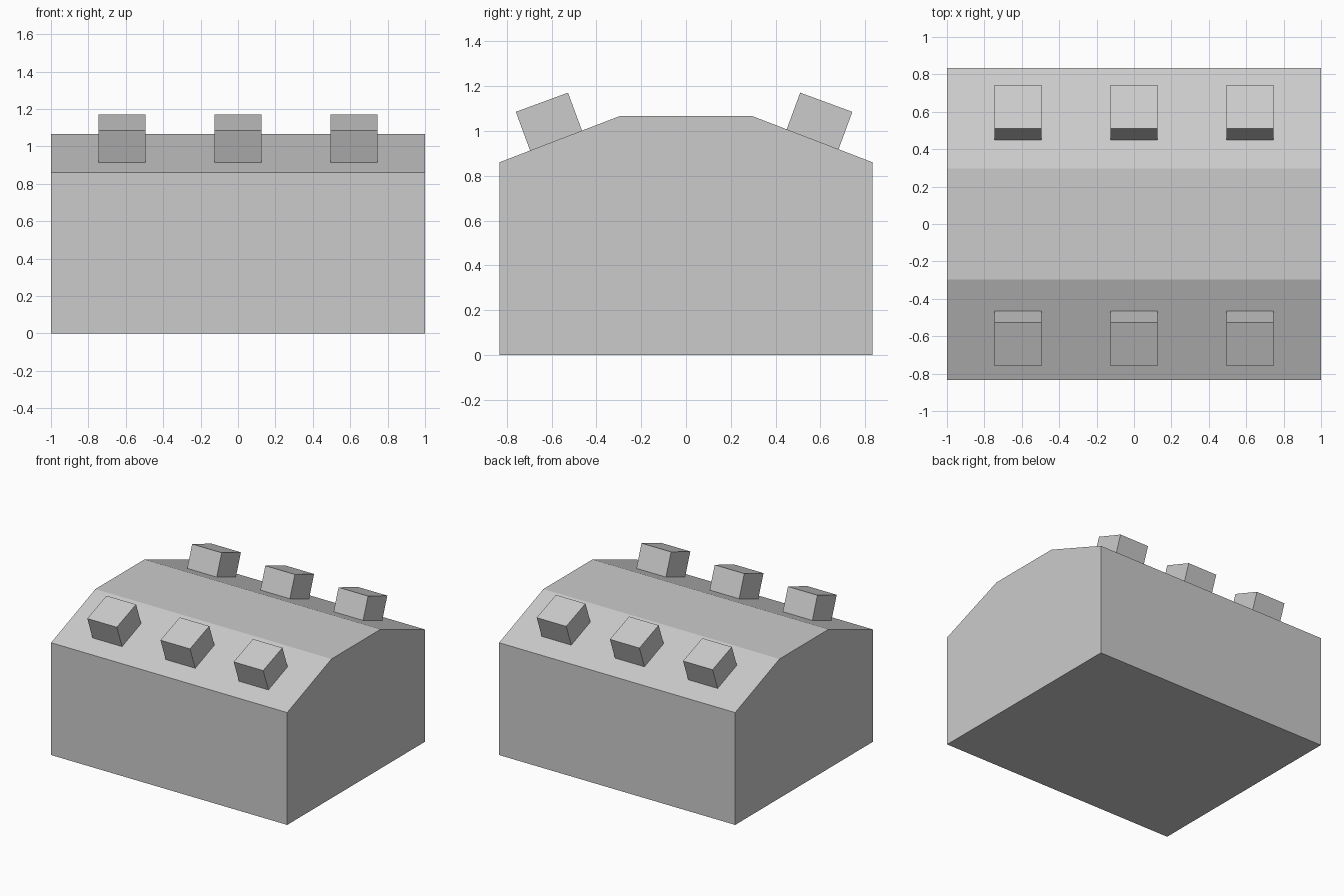
import bpy, bmesh
from math import radians

if "Cube" in bpy.data.objects:
    bpy.data.objects.remove(bpy.data.objects["Cube"])

# House body: gambrel-like profile in (y, z), extruded along x
profile = [(-0.833, 0), (0.833, 0), (0.833, 0.86),
           (0.297, 1.066), (-0.297, 1.066), (-0.833, 0.86)]
bm = bmesh.new()
face = bm.faces.new([bm.verts.new((-1, y, z)) for y, z in profile])
ext = bmesh.ops.extrude_face_region(bm, geom=[face])
verts = [g for g in ext["geom"] if isinstance(g, bmesh.types.BMVert)]
bmesh.ops.translate(bm, verts=verts, vec=(2, 0, 0))
bmesh.ops.recalc_face_normals(bm, faces=bm.faces)
mesh = bpy.data.meshes.new("house_body")
bm.to_mesh(mesh)
bm.free()
bpy.context.collection.objects.link(bpy.data.objects.new("house_body", mesh))


def roof_box(name, x, y, tilt):
    """Box standing square to the sloped roof."""
    bpy.ops.mesh.primitive_cube_add(size=1, location=(x, y, 1.039),
                                    rotation=(radians(tilt), 0, 0))
    box = bpy.context.object
    box.name = name
    box.scale = (0.25, 0.248, 0.19)


# Three roof boxes on each slope
for i, x in enumerate((-0.62, 0, 0.62), 1):
    roof_box(f"front_roof_box_{i}", x, -0.61, 20.2)
    roof_box(f"back_roof_box_{i}", x, 0.593, -20.2)
